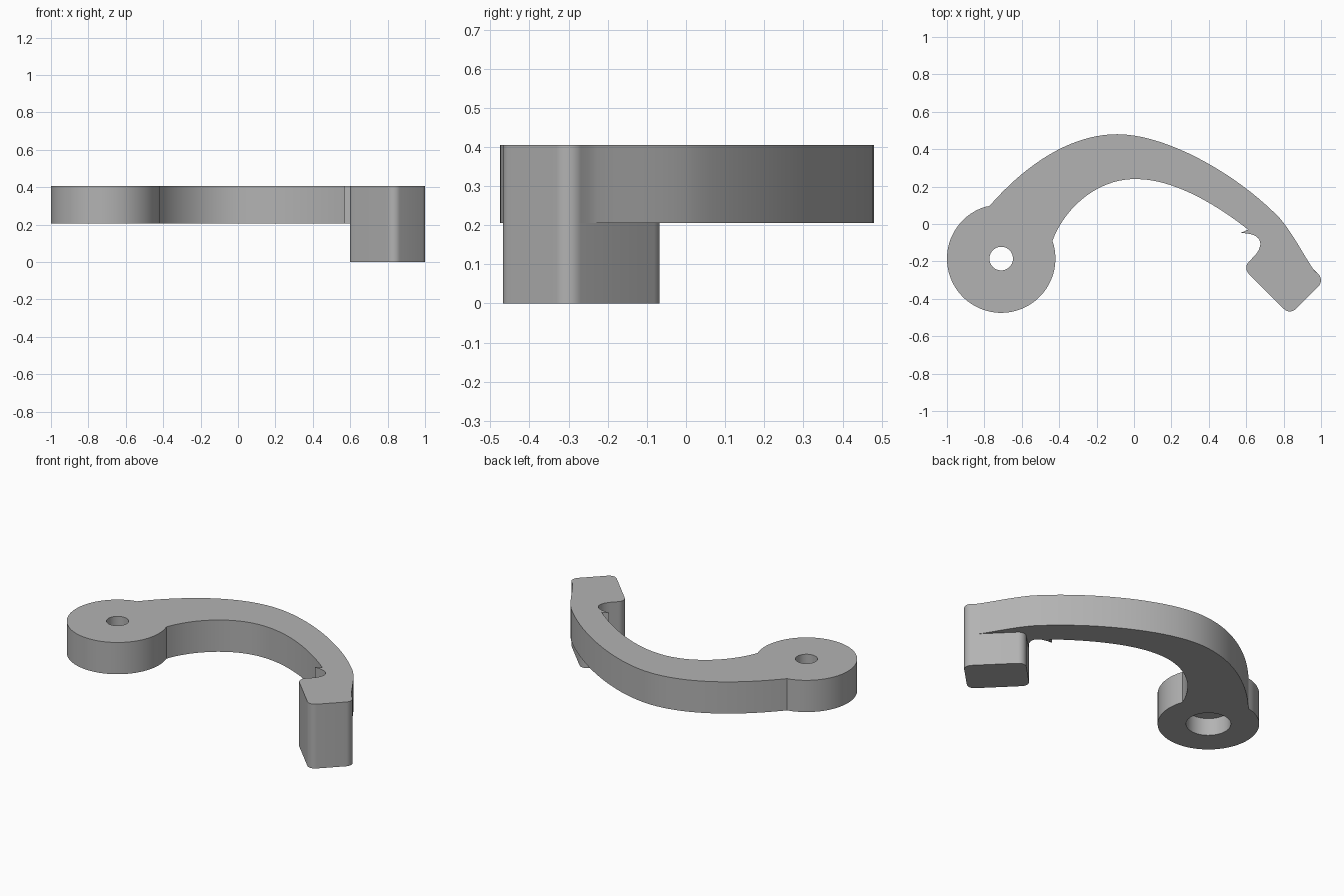
import bpy, bmesh
from math import radians, cos, sin, sqrt
from mathutils import Vector
from mathutils.geometry import interpolate_bezier

if "Cube" in bpy.data.objects:
    bpy.data.objects.remove(bpy.data.objects["Cube"], do_unlink=True)

grey = bpy.data.materials.new("plain grey")
grey.use_nodes = True
grey.diffuse_color = (0.45, 0.45, 0.45, 1)
grey.node_tree.nodes["Principled BSDF"].inputs["Base Color"].default_value = grey.diffuse_color

TOP, MID = 0.405, 0.205
HUB = Vector((-0.71, -0.185))
HUB_R = 0.29


def arc(center, r, a0, a1, n):
    steps = [radians(a0 + (a1 - a0) * i / n) for i in range(n + 1)]
    return [Vector((center[0] + r * cos(a), center[1] + r * sin(a))) for a in steps]


def bezier(p0, h0, h1, p1, n=20):
    pts = [Vector(p) for p in (p0, h0, h1, p1)]
    return [p.to_2d() for p in interpolate_bezier(*pts, n)]


def prism(name, outline, z0, z1):
    """Extrude a closed outline between two heights."""
    bm = bmesh.new()
    face = bm.faces.new([bm.verts.new((p.x, p.y, z0)) for p in outline])
    ext = bmesh.ops.extrude_face_region(bm, geom=[face])
    moved = [v for v in ext["geom"] if isinstance(v, bmesh.types.BMVert)]
    bmesh.ops.translate(bm, verts=moved, vec=(0, 0, z1 - z0))
    bmesh.ops.remove_doubles(bm, verts=bm.verts, dist=0.0005)
    bmesh.ops.recalc_face_normals(bm, faces=bm.faces)
    mesh = bpy.data.meshes.new(name)
    bm.to_mesh(mesh)
    bm.free()
    mesh.materials.append(grey)
    obj = bpy.data.objects.new(name, mesh)
    bpy.context.collection.objects.link(obj)
    return obj


def activate(obj):
    bpy.ops.object.select_all(action="DESELECT")
    obj.select_set(True)
    bpy.context.view_layer.objects.active = obj


# Foot corners: a rounded rectangle turned 45 degrees
foot_mid = Vector((0.80, -0.2675))
u = Vector((1, -1)) / sqrt(2) * 0.133
v = Vector((1, 1)) / sqrt(2) * 0.086
R = 0.045
right = arc(foot_mid + u + v, R, 45, -45, 8)
front = arc(foot_mid + u - v, R, -45, -135, 8)
left = arc(foot_mid - u - v, R, -135, -225, 8)
back = arc(foot_mid - u + v, R, 135, 45, 8)

# Arm: outer sweep, jaw, hooked notch, inner sweep, round hub
outline = bezier((-0.773, 0.096), (-0.56, 0.34), (-0.32, 0.48), (-0.09, 0.48))
outline += bezier((-0.09, 0.48), (0.18, 0.48), (0.56, 0.26), (0.78, 0.03))[1:]
outline += bezier((0.78, 0.03), (0.85, -0.05), (0.92, -0.19), (0.965, -0.25), 10)[1:]
outline += right + front + left
outline += bezier((0.645, -0.17), (0.69, -0.12), (0.70, -0.05), (0.57, -0.048), 14)
outline += bezier((0.61, -0.03), (0.42, 0.12), (0.2, 0.24), (0.013, 0.24))
outline += bezier((0.013, 0.24), (-0.19, 0.245), (-0.37, 0.09), (-0.436, -0.09))[1:]
outline += arc(HUB, HUB_R, 19, -257, 64)[1:-1]
arm = prism("curved_arm", outline, MID, TOP)

# Pivot hole with a wider recess underneath
for name, r, z0, z1 in (("pivot_hole_cutter", 0.063, 0.1, 0.5),
                        ("recess_cutter", 0.128, 0.1, 0.315)):
    cutter = prism(name, arc(HUB, r, 0, 360, 48)[:-1], z0, z1)
    cutter.hide_render = True
    mod = arm.modifiers.new(name, "BOOLEAN")
    mod.operation = "DIFFERENCE"
    mod.solver = "EXACT"
    mod.object = cutter
    activate(arm)
    bpy.ops.object.modifier_apply(modifier=mod.name)
    bpy.data.objects.remove(cutter, do_unlink=True)

# Foot hanging below the jaw
foot = prism("foot", right + front + left + back, 0, MID)

for obj in (arm, foot):
    activate(obj)
    bpy.ops.object.shade_smooth_by_angle(angle=radians(30))
